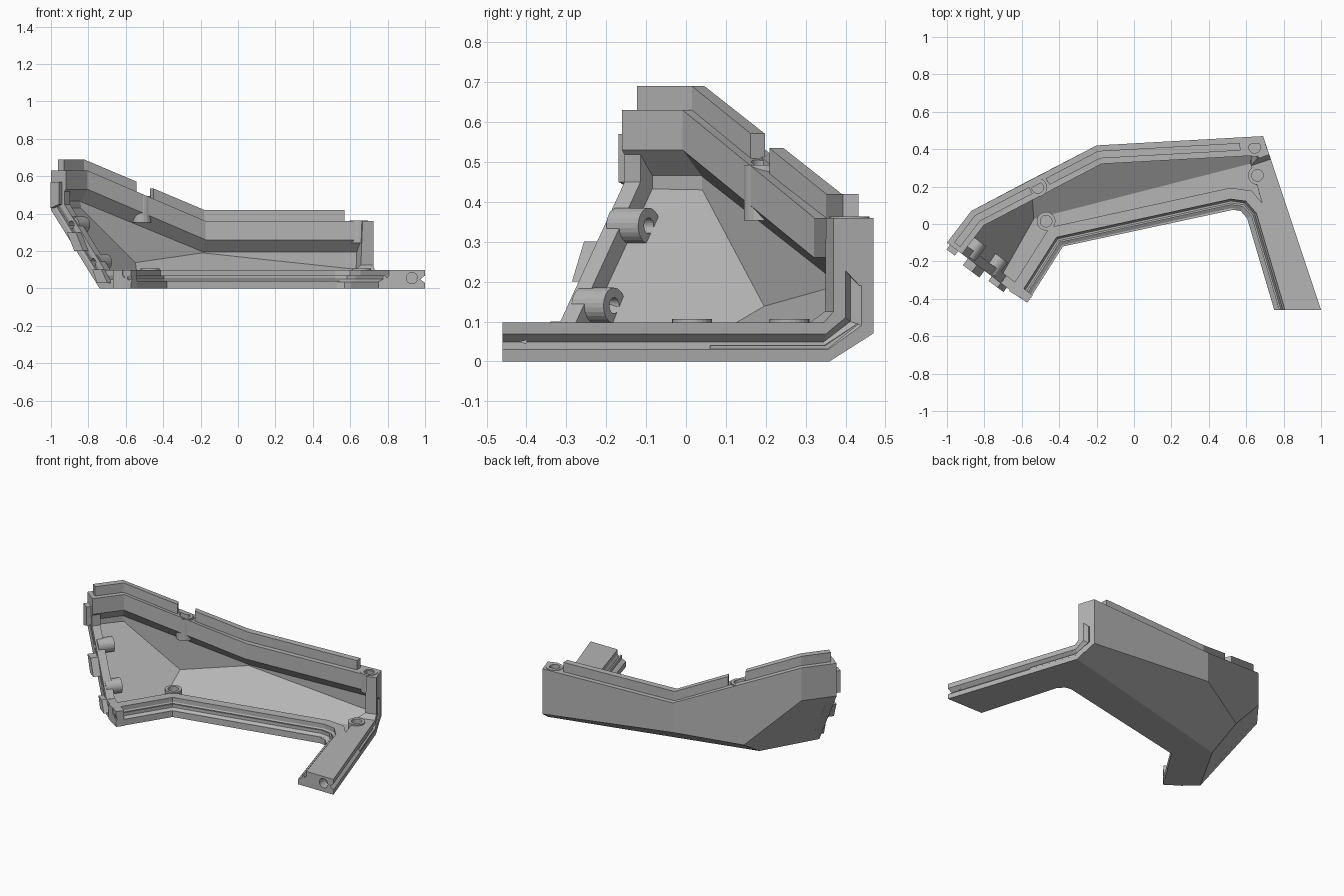
import bpy, bmesh, math
from mathutils import Vector

cube = bpy.data.objects.get("Cube")
if cube:
    bpy.data.objects.remove(cube, do_unlink=True)

grey = bpy.data.materials.new("mid_grey")
grey.use_nodes = True
tone = (0.46, 0.46, 0.46, 1)
grey.diffuse_color = tone
grey.node_tree.nodes["Principled BSDF"].inputs["Base Color"].default_value = tone


def make(name, verts, faces):
    bm = bmesh.new()
    vs = [bm.verts.new(v) for v in verts]
    for f in faces:
        bm.faces.new([vs[i] for i in f])
    bmesh.ops.recalc_face_normals(bm, faces=bm.faces)
    mesh = bpy.data.meshes.new(name)
    bm.to_mesh(mesh)
    bm.free()
    mesh.materials.append(grey)
    ob = bpy.data.objects.new(name, mesh)
    bpy.context.collection.objects.link(ob)
    return ob


def loft(name, rings):
    """Closed solid through a list of equal rings."""
    n = len(rings[0])
    faces = [list(range(n)), list(range(n * (len(rings) - 1), n * len(rings)))]
    for r in range(len(rings) - 1):
        for i in range(n):
            j = (i + 1) % n
            faces.append([r * n + i, r * n + j, r * n + n + j, r * n + n + i])
    return make(name, [v for ring in rings for v in ring], faces)


def sweep(name, path, profile, side=1, end=None):
    """Mitred sweep; profile holds (inward offset, height above path)."""
    pts = [Vector(p) for p in path]
    norms = []
    for a, b in zip(pts, pts[1:]):
        d = (b - a).to_2d().normalized()
        norms.append(Vector((-d.y, d.x)) * side)
    rings = []
    for i, p in enumerate(pts):
        a, b = norms[max(i - 1, 0)], norms[min(i, len(norms) - 1)]
        m = (a + b) / (1 + a.dot(b))
        if end and i == len(pts) - 1:
            m = Vector(end)
        rings.append([p + Vector((m.x * o, m.y * o, h)) for o, h in profile])
    return loft(name, rings)


def cylinder(name, centre, radius, depth, axis=(0, 0, 1), sides=24):
    c, ax = Vector(centre), Vector(axis).normalized()
    u = ax.orthogonal().normalized()
    v = ax.cross(u)
    rings = []
    for h in (-depth / 2, depth / 2):
        rings.append([c + ax * h + radius * (u * math.cos(t) + v * math.sin(t))
                      for t in (2 * math.pi * i / sides for i in range(sides))])
    return loft(name, rings)


def cut(ob, *cutters):
    for c in cutters:
        m = ob.modifiers.new("hole", 'BOOLEAN')
        m.operation, m.object, m.solver = 'DIFFERENCE', c, 'EXACT'
        c.hide_render = True
        c.hide_set(True)


# Faceted outer shell: walls, lower chamfer, sloped end and floor
V = dict(
    T0=(-1, -.1, .63), B0=(-1, -.1, .42), T1=(-.87, .07, .63), B1=(-.87, .07, .42),
    T2=(-.2, .42, .36), B2=(-.2, .42, .17), W=(-.57, .228, .115),
    T3=(.69, .47, .36), B3=(.69, .47, .07), C=(.725, .36, 0), F=(-.55, .04, 0),
    G=(-.74, -.295, 0), E=(-.57, -.42, 0), A=(-.38, -.12, 0), D=(.55, .08, 0),
    H=(.825, .06, 0))
keys = list(V)
shell_faces = ["T0 B0 B1 T1", "T1 B1 W B2 T2", "T2 B2 B3 T3", "B2 W F C B3",
               "B0 G F W B1", "C F G E A D H"]
shell = make("outer_shell", V.values(),
             [[keys.index(k) for k in f.split()] for f in shell_faces])
bm = bmesh.new()
bm.from_mesh(shell.data)
bm.faces.ensure_lookup_table()
if bm.faces[-1].normal.z > 0:
    bmesh.ops.reverse_faces(bm, faces=bm.faces)
bm.to_mesh(shell.data)
bm.free()
solid = shell.modifiers.new("thickness", 'SOLIDIFY')
solid.thickness, solid.offset, solid.use_even_offset = .04, -1, True

# Thick rim along the top of the back wall, undercut on the inside
top = [V[k] for k in ("T0", "T1", "T2", "T3")]
rim = sweep("back_rim", top,
            [(0, 0), (.1, 0), (.1, -.1), (.035, -.17), (0, -.17)], -1, (.33, -1))


def along(i, x):
    a, b = Vector(top[i]), Vector(top[i + 1])
    return a.lerp(b, (x - a.x) / (b.x - a.x))


# Raised tongues on the rim with a gap at the middle screw
tongue = [(.03, -.01), (.07, -.01), (.07, .06), (.03, .06)]
sweep("tongue_short", [along(0, -.985), top[1], along(1, -.575)], tongue, -1)
sweep("tongue_long", [along(1, -.485), top[2], along(2, .565)], tongue, -1)

# Low stepped flange along the front and the inside of the leg
flange = sweep("front_flange",
               [V["E"], V["A"], (.52, .077, 0), (.57, .07, 0), (.605, .03, 0), (.75, -.46, 0)],
               [(0, 0), (0, .035), (.025, .05), (.025, .07), (.035, .07), (.045, .055),
                (.055, .07), (.055, .098), (.115, .098), (.115, 0)], 1, (1.04, 0))


def frame(name, origin, along_dir, inward, outer, inner, depths, notch):
    """Flat joint face swept through matching outer and inner outlines."""
    o, t, n = Vector(origin), Vector(along_dir).normalized(), Vector(inward).normalized()
    rings = []
    for a, b, d in zip(outer, inner, depths):
        a, b = (o + t * s + Vector((0, 0, z)) for s, z in (a, b))
        rings.append([a, a.lerp(b, .3), a.lerp(b, .5) + n * notch, a.lerp(b, .7),
                      b, b + n * d, a + n * d])
    return loft(name, rings)


# Leg and right end post with a V groove in the joint face
leg = frame("leg_and_post", (1, -.46, 0), (-.31, .93, 0), (-.949, -.316, 0),
            [(0, 0), (.865, 0), (.98, .075), (.98, .36)],
            [(0, .098), (.85, .098), (.875, .125), (.875, .36)],
            [.14, .11, .07, .06], .025)
# Square off the slanted front of the leg
for v in leg.data.vertices:
    if v.co.y < -.461:
        v.co.x -= (v.co.y + .46) * -.333
        v.co.y = -.46
cut(leg, cylinder("leg_end_cutter", (.93, -.46, .055), .03, .12, (0, 1, 0)))

# Left end joint frame with lugs and screw bosses
P0, U, N = Vector((-1, -.1, 0)), Vector((.8, -.6, 0)), Vector((.6, .8, 0))


def at(s, d, z):
    return P0 + U * s + N * d + Vector((0, 0, z))


end_frame = frame("left_end_frame", P0, U, N,
                  [(0, .63), (0, .42), (.325, 0), (.536, 0)],
                  [(.09, .63), (.09, .45), (.36, .098), (.536, .098)],
                  [.05] * 4, .008)


def lug(name, corners, reach):
    loft(name, [[at(s, d, z) for s, z in corners] for d in (.02, -reach)])


lug("lug_upper", [(.02, .57), (.075, .57), (.075, .45), (.02, .43)], .03)
lug("lug_middle", [(.14, .3), (.2, .3), (.25, .2), (.19, .2)], .045)
lug("lug_lower", [(.3, .1), (.36, .1), (.4, .03), (.33, .03)], .03)

for i, (s, z) in enumerate([(.135, .34), (.28, .14)]):
    boss = cylinder("end_boss_%d" % i, at(s, .06, z), .045, .1, N)
    hole = cylinder("end_boss_cutter_%d" % i, at(s, .03, z), .02, .3, N)
    cut(boss, hole)
    cut(end_frame, hole)

# Screw bosses on the rim and on the floor
for i, (x, y, z, h, hosts) in enumerate([
        (-.515, .195, .493, .14, [rim]), (.645, .41, .363, .12, [rim, leg]),
        (-.47, .015, .106, .1, [flange]), (.66, .26, .106, .1, [flange, leg])]):
    boss = cylinder("screw_boss_%d" % i, (x, y, z - h / 2), .05, h)
    hole = cylinder("screw_cutter_%d" % i, (x, y, z + .03), .031, .14)
    cut(boss, hole)
    for host in hosts:
        cut(host, hole)
